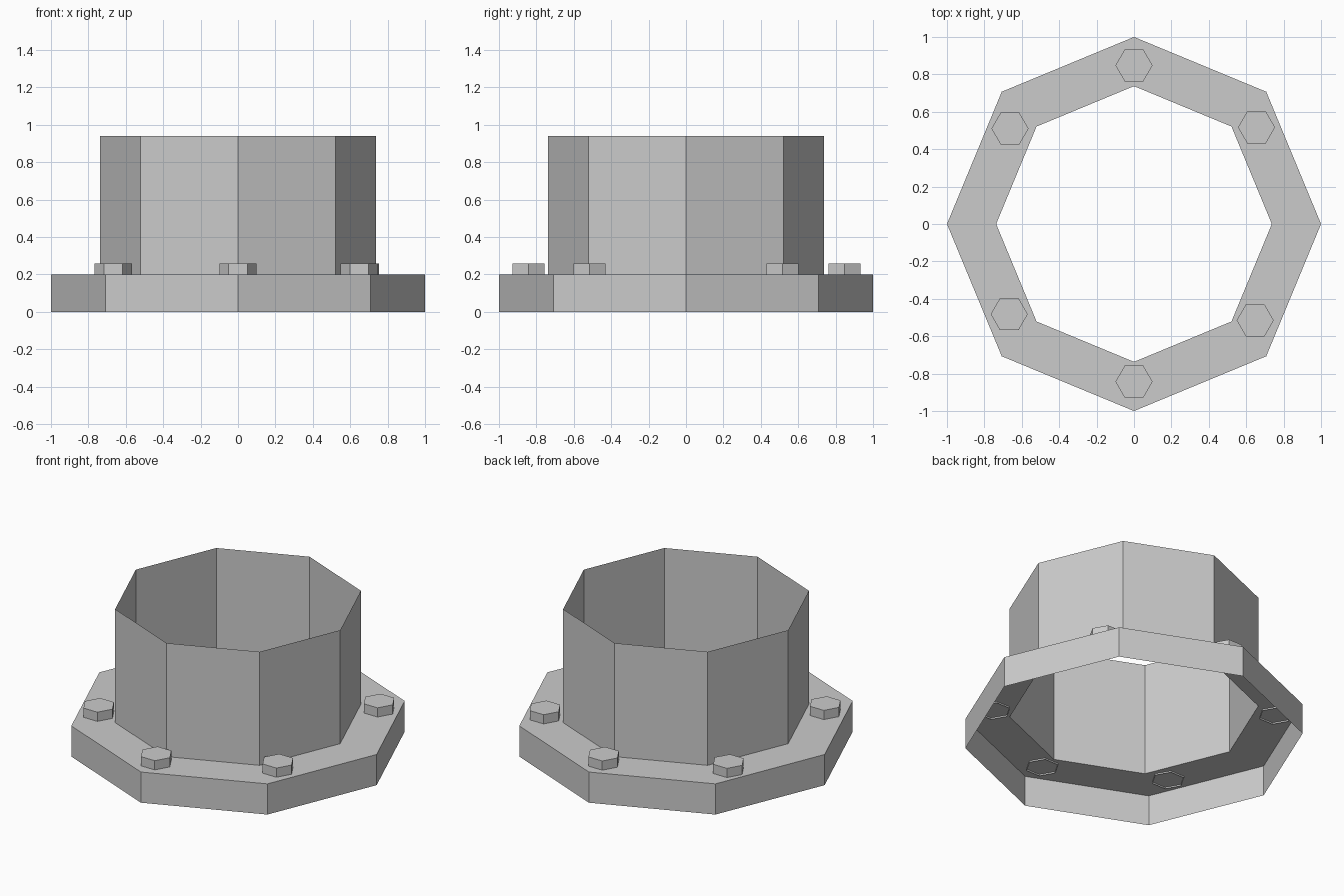
import bpy, bmesh
from math import cos, sin, pi

if "Cube" in bpy.data.objects:
    bpy.data.objects.remove(bpy.data.objects["Cube"])


def lathe(name, profile, sides, centre=(0, 0), cap_top=False):
    """Sweep an open (radius, z) profile round a vertical axis, flat shaded."""
    bm = bmesh.new()
    rings = [[bm.verts.new((centre[0] + r * cos(2 * pi * i / sides),
                            centre[1] + r * sin(2 * pi * i / sides), z))
              for i in range(sides)] for r, z in profile]
    for low, high in zip(rings, rings[1:]):
        for i in range(sides):
            j = (i + 1) % sides
            bm.faces.new((low[i], low[j], high[j], high[i]))
    if cap_top:
        bm.faces.new(rings[-1])
    mesh = bpy.data.meshes.new(name)
    bm.to_mesh(mesh)
    bm.free()
    obj = bpy.data.objects.new(name, mesh)
    bpy.context.collection.objects.link(obj)
    return obj


# Octagonal flange skirt, ledge and thin pipe wall, open at both ends
lathe("flanged_pipe", [(1, 0), (1, 0.2), (0.737, 0.2), (0.737, 0.94)], 8)

# Hexagonal bolt heads, slightly sunk through the ledge and open below
bolts = [(0, 0.848), (0.655, 0.517), (0.648, -0.515),
         (0, -0.843), (-0.667, -0.482), (-0.663, 0.51)]
for n, pos in enumerate(bolts):
    lathe(f"bolt_head_{n + 1}", [(0.099, 0.19), (0.099, 0.26)], 6, pos, cap_top=True)
